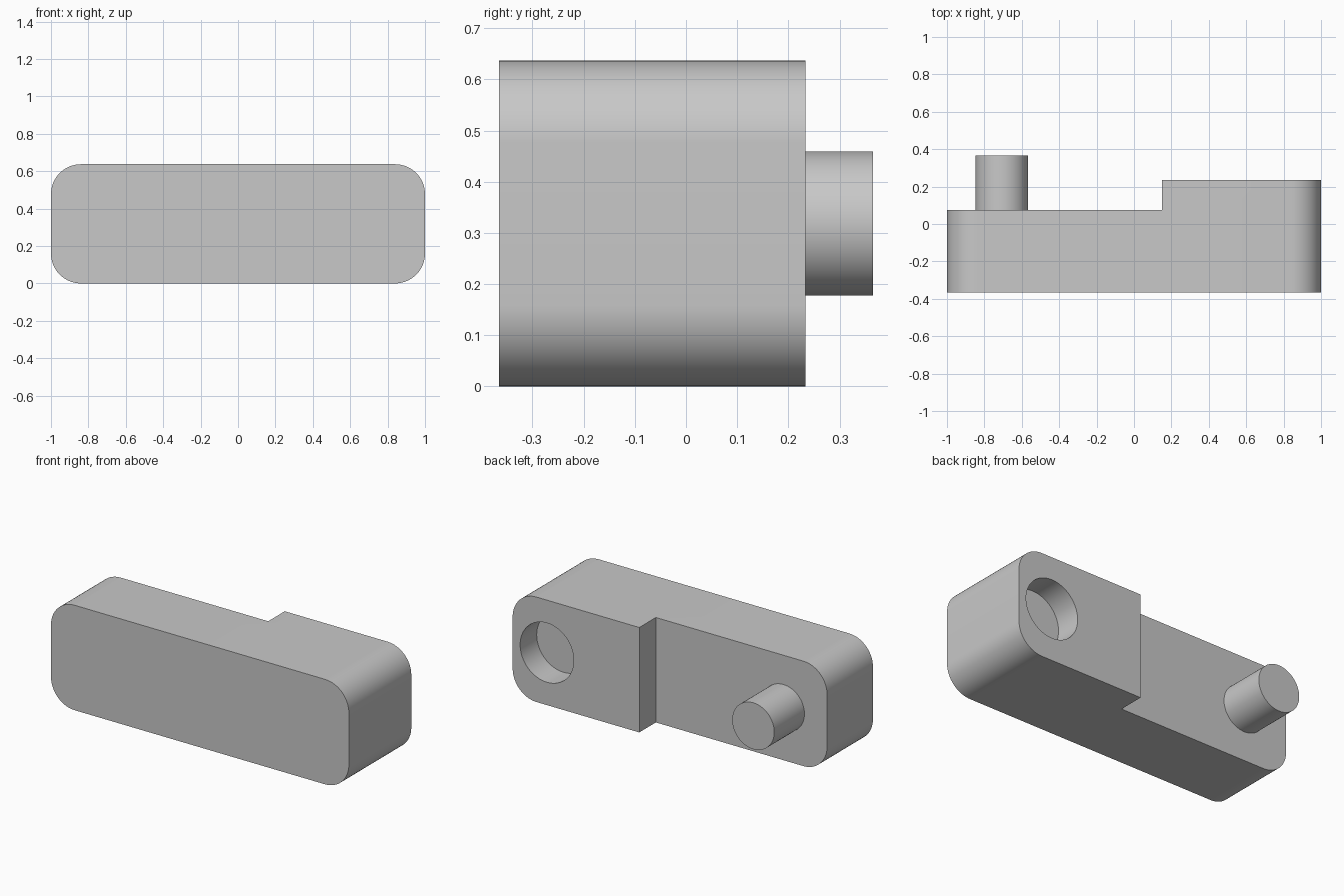
import bpy
import bmesh
import math
from mathutils import Matrix, Vector

cube = bpy.data.objects.get("Cube")
if cube:
    bpy.data.objects.remove(cube, do_unlink=True)

HEIGHT = 0.637
FRONT, STEP, BACK, PIN_END = -0.365, 0.075, 0.234, 0.365
STEP_X = 0.15
RADIUS = 0.16
MID = HEIGHT / 2

grey = bpy.data.materials.new("plain grey")
grey.use_nodes = True
grey.diffuse_color = (0.58, 0.58, 0.58, 1)
grey.node_tree.nodes["Principled BSDF"].inputs["Base Color"].default_value = grey.diffuse_color


def finish(name, bm):
    """Turn a bmesh into a named, grey object."""
    bmesh.ops.recalc_face_normals(bm, faces=bm.faces)
    mesh = bpy.data.meshes.new(name)
    bm.to_mesh(mesh)
    bm.free()
    mesh.materials.append(grey)
    obj = bpy.data.objects.new(name, mesh)
    bpy.context.collection.objects.link(obj)
    return obj


def select(obj):
    bpy.ops.object.select_all(action='DESELECT')
    obj.select_set(True)
    bpy.context.view_layer.objects.active = obj


def prism(name, outline, y0, y1):
    """Extrude an x-z outline along y."""
    bm = bmesh.new()
    face = bm.faces.new([bm.verts.new((x, y0, z)) for x, z in outline])
    new = bmesh.ops.extrude_face_region(bm, geom=[face])["geom"]
    verts = [v for v in new if isinstance(v, bmesh.types.BMVert)]
    bmesh.ops.translate(bm, verts=verts, vec=(0, y1 - y0, 0))
    return finish(name, bm)


def cylinder(name, x, radius, y0, y1):
    """Round bar along y at mid height."""
    bm = bmesh.new()
    place = Matrix.Translation((x, (y0 + y1) / 2, MID)) @ Matrix.Rotation(math.pi / 2, 4, 'X')
    bmesh.ops.create_cone(bm, cap_ends=True, segments=64, radius1=radius,
                          radius2=radius, depth=y1 - y0, matrix=place)
    return finish(name, bm)


def cut(target, cutter):
    """Subtract the cutter and discard it."""
    mod = target.modifiers.new("cut", 'BOOLEAN')
    mod.operation = 'DIFFERENCE'
    mod.solver = 'EXACT'
    mod.object = cutter
    select(target)
    bpy.ops.object.modifier_apply(modifier=mod.name)
    bpy.data.objects.remove(cutter, do_unlink=True)


# Body outline: rectangle with four rounded corners
outline = []
corners = ((1, 1), (-1, 1), (-1, -1), (1, -1))
for quarter, (sx, sz) in enumerate(corners):
    for i in range(17):
        a = (quarter + i / 16) * math.pi / 2
        outline.append((sx * (1 - RADIUS) + RADIUS * math.cos(a),
                        MID + sz * (MID - RADIUS) + RADIUS * math.sin(a)))
body = prism("body", outline, FRONT, BACK)

# Recessed half behind the step
recess = [(-1.2, -0.2), (STEP_X, -0.2), (STEP_X, 0.9), (-1.2, 0.9)]
cut(body, prism("recess_cutter", recess, STEP, 0.5))

# Blind socket in the thick half
cut(body, cylinder("socket_cutter", 0.77, 0.18, STEP, 0.5))

# Pin on the thin half
pin = cylinder("pin", -0.707, 0.141, STEP - 0.02, PIN_END)

for obj in (body, pin):
    select(obj)
    bpy.ops.object.shade_smooth_by_angle(angle=math.radians(30))
